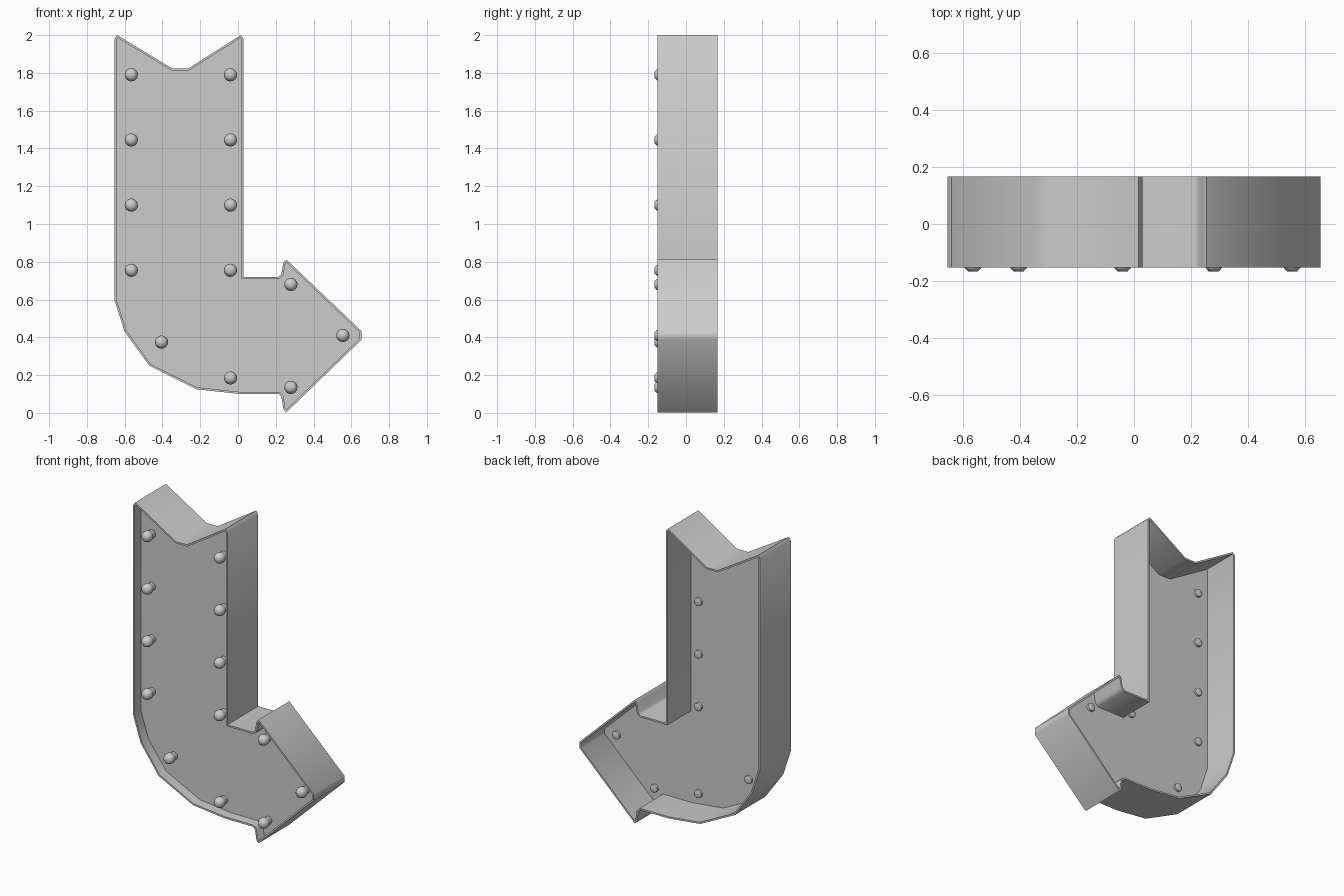
import bpy
import bmesh
import math
from mathutils import Vector

if "Cube" in bpy.data.objects:
    bpy.data.objects.remove(bpy.data.objects["Cube"], do_unlink=True)

grey = bpy.data.materials.new("light_grey_metal")
grey.use_nodes = True
grey.diffuse_color = (0.6, 0.6, 0.6, 1)
grey.node_tree.nodes["Principled BSDF"].inputs["Base Color"].default_value = (0.6, 0.6, 0.6, 1)

FRONT, BACK, PANEL = -0.152, 0.167, -0.085
WALL = 0.011

# Bent arrow outline in x, z
OUTLINE = [Vector(p) for p in (
    (-0.655, 0.60), (-0.655, 1.98), (-0.64, 2.0), (-0.345, 1.822), (-0.265, 1.822),
    (0.015, 2.0), (0.03, 1.98), (0.03, 0.72), (0.215, 0.72), (0.23, 0.735),
    (0.24, 0.795), (0.255, 0.813), (0.655, 0.432), (0.655, 0.388), (0.255, 0.002),
    (0.24, 0.02), (0.23, 0.085), (0.215, 0.1), (0.01, 0.1), (-0.22, 0.125),
    (-0.47, 0.25), (-0.60, 0.43))]


def inset(loop, amount):
    """Move a clockwise loop inward with mitred corners."""
    result = []
    for i, p in enumerate(loop):
        a = (p - loop[i - 1]).normalized()
        b = (loop[(i + 1) % len(loop)] - p).normalized()
        na, nb = Vector((a.y, -a.x)), Vector((b.y, -b.x))
        result.append(p + (na + nb) * amount / (1 + na.dot(nb)))
    return result


def finish(name, bm, angle):
    bmesh.ops.recalc_face_normals(bm, faces=bm.faces)
    mesh = bpy.data.meshes.new(name)
    bm.to_mesh(mesh)
    bm.free()
    mesh.materials.append(grey)
    obj = bpy.data.objects.new(name, mesh)
    bpy.context.collection.objects.link(obj)
    bpy.ops.object.select_all(action="DESELECT")
    obj.select_set(True)
    bpy.context.view_layer.objects.active = obj
    bpy.ops.object.shade_smooth_by_angle(angle=math.radians(angle))
    return obj


def ring(bm, loop, y):
    return [bm.verts.new((p.x, y, p.y)) for p in loop]


def bridge(bm, r1, r2):
    for i in range(len(r1)):
        bm.faces.new((r1[i - 1], r1[i], r2[i], r2[i - 1]))


inner = inset(OUTLINE, WALL)

# Thin surrounding wall, open at front and back
bm = bmesh.new()
rings = [ring(bm, OUTLINE, FRONT), ring(bm, OUTLINE, BACK),
         ring(bm, inner, BACK), ring(bm, inner, FRONT)]
for i in range(4):
    bridge(bm, rings[i - 1], rings[i])
finish("arrow_wall", bm, 50)

# Recessed panel
bm = bmesh.new()
panel_edge = inset(OUTLINE, WALL * 0.6)
front, back = ring(bm, panel_edge, PANEL), ring(bm, panel_edge, PANEL + 0.008)
bridge(bm, front, back)
bm.faces.new(front)
bm.faces.new(back)
finish("arrow_panel", bm, 30)

# Bulbs with sockets passing through the panel: radius, y
PROFILE = ((0.018, -0.166), (0.029, -0.154), (0.035, -0.136), (0.034, -0.122),
           (0.026, -0.107), (0.026, -0.062), (0.018, -0.058))
SIDES = 16
bm = bmesh.new()
previous = None
for radius, y in PROFILE:
    circle = [Vector((radius * math.cos(math.tau * k / SIDES),
                      radius * math.sin(math.tau * k / SIDES))) for k in range(SIDES)]
    current = ring(bm, circle, y)
    if previous:
        bridge(bm, previous, current)
    else:
        bm.faces.new(current)
    previous = current
bm.faces.new(previous)
bulb = finish("bulb", bm, 55)

spots = [(x, 0.755 + 0.345 * row) for x in (-0.565, -0.04) for row in range(4)]
spots += [(-0.405, 0.375), (-0.04, 0.185), (0.28, 0.135), (0.28, 0.68), (0.555, 0.41)]
for i, (x, z) in enumerate(spots):
    obj = bulb if i == 0 else bulb.copy()
    if i:
        bpy.context.collection.objects.link(obj)
    obj.name = f"bulb_{i + 1}"
    obj.location = (x, 0, z)
